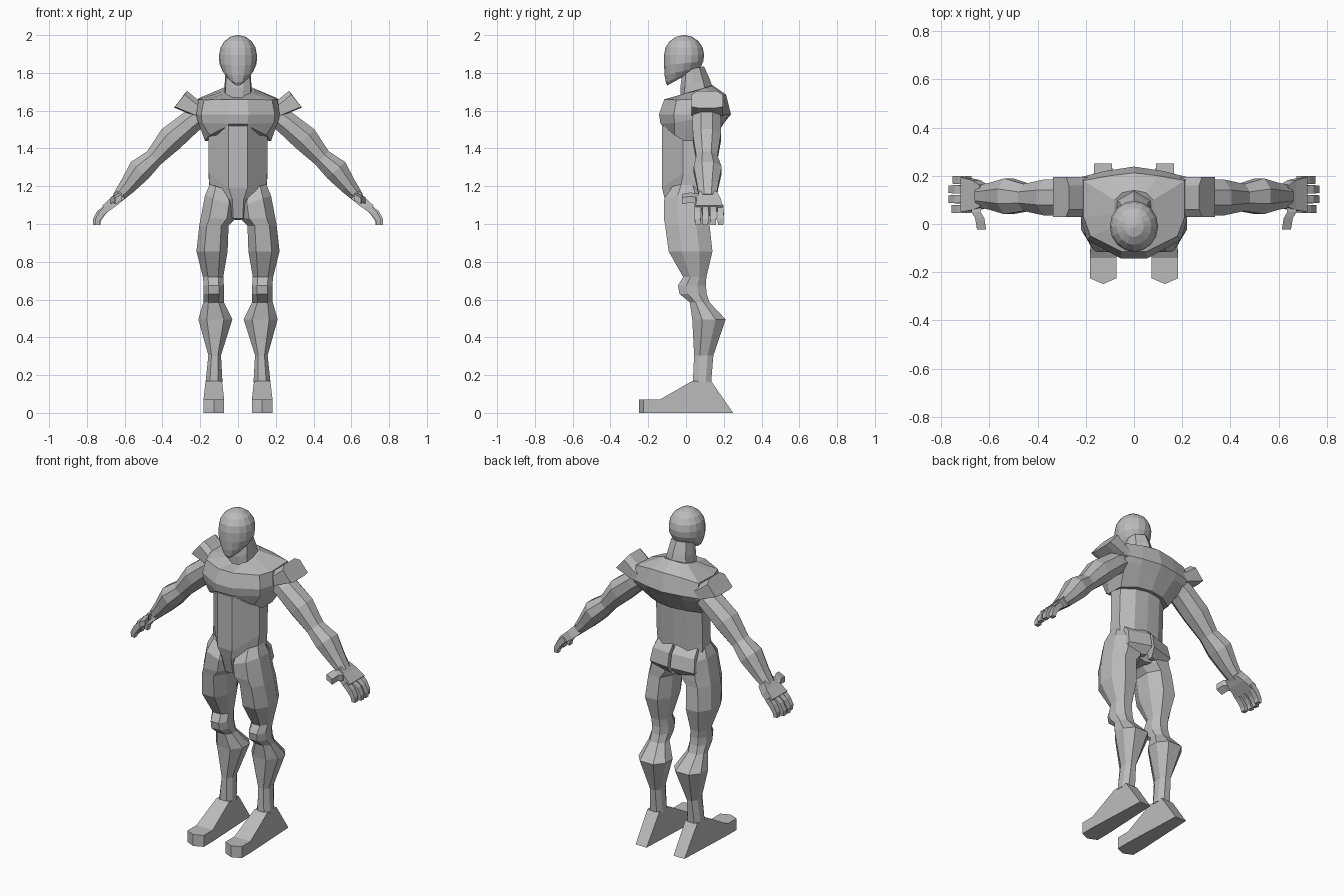
import bpy, bmesh, math
from mathutils import Vector

grey = bpy.data.materials.new("plain grey")
grey.diffuse_color = (0.5, 0.5, 0.5, 1)


def loft(name, rings, mirror=False):
    """Skin a list of equal-length vertex rings and cap both ends."""
    bm = bmesh.new()
    vs = [[bm.verts.new(p) for p in r] for r in rings]
    n = len(rings[0])
    for a, b in zip(vs, vs[1:]):
        for i in range(n):
            j = (i + 1) % n
            bm.faces.new((a[i], a[j], b[j], b[i]))
    bm.faces.new(vs[0][::-1])
    bm.faces.new(vs[-1])
    bmesh.ops.remove_doubles(bm, verts=bm.verts, dist=0.0005)
    bmesh.ops.recalc_face_normals(bm, faces=bm.faces)
    me = bpy.data.meshes.new(name)
    bm.to_mesh(me)
    bm.free()
    me.materials.append(grey)
    ob = bpy.data.objects.new(name, me)
    bpy.context.collection.objects.link(ob)
    if mirror:
        ob.modifiers.new("mirror", 'MIRROR')
    return ob


def sym(half):
    """Complete a front-to-back half outline (last point on the centre)."""
    return half + [(-x, y, z) for x, y, z in half[-2::-1]]


def octagon(x0, x1, y0, y1, z, tilt=0.0):
    """Horizontal eight-sided ring; tilt raises its outer side."""
    cx, cy, hx, hy = (x0 + x1) / 2, (y0 + y1) / 2, (x1 - x0) / 2, (y1 - y0) / 2
    shape = [(1, -.4), (1, .4), (.5, 1), (-.5, 1), (-1, .4), (-1, -.4), (-.5, -1), (.5, -1)]
    return [(cx + a * hx, cy + b * hy, z + a * tilt) for a, b in shape]


def tube(name, path, sides, mirror=True):
    """Tube along (x, y, z, half width in y, half thickness) stations."""
    pts = [Vector(p[:3]) for p in path]
    rings = []
    for i, p in enumerate(path):
        t = pts[min(i + 1, len(pts) - 1)] - pts[max(i - 1, 0)]
        v = Vector((-t.z, 0, t.x)).normalized()
        k = 1 / math.cos(math.pi / sides)
        rings.append([])
        for s in range(sides):
            a = 2 * math.pi * (s + .5) / sides
            rings[-1].append(pts[i] + Vector((0, p[3] * k * math.cos(a), 0)) + v * p[4] * k * math.sin(a))
    return loft(name, rings, mirror)


# head: round skull, lower rings drop towards the chin
head = []
for lat in (86, 66, 44, 22, 0):
    c, s = math.cos(math.radians(lat)), math.sin(math.radians(lat))
    head.append([(.1 * c * math.sin(a), -.01 - .106 * c * math.cos(a), 1.895 + .105 * s)
                 for a in (math.tau * i / 16 for i in range(16))])
for rx, yf, yb, zf, zb in ((.099, -.116, .092, 1.84, 1.862), (.082, -.113, .08, 1.785, 1.835),
                           (.06, -.107, .065, 1.75, 1.82), (.035, -.1, .05, 1.733, 1.815)):
    ring = []
    for i in range(16):
        a = math.tau * i / 16
        f = (1 + math.cos(a)) / 2
        ring.append((rx * math.sin(a), yb + (yf - yb) * f, zb + (zf - zb) * f))
    head.append(ring)
loft("head", head)

# neck, sloping shoulders and chest band
loft("chest", [sym(h) for h in (
    [(.05, -.12, 1.52), (.15, -.06, 1.47), (.175, -.01, 1.44), (.17, .09, 1.44), (.09, .135, 1.45), (0, .15, 1.45)],
    [(.05, -.135, 1.53), (.19, -.06, 1.535), (.215, .02, 1.55), (.215, .18, 1.55), (.12, .2, 1.545), (0, .205, 1.54)],
    [(.055, -.143, 1.58), (.195, -.065, 1.58), (.22, .015, 1.58), (.22, .195, 1.58), (.12, .22, 1.58), (0, .238, 1.58)],
    [(.05, -.115, 1.66), (.18, -.05, 1.657), (.21, .03, 1.66), (.21, .18, 1.665), (.1, .2, 1.68), (0, .212, 1.685)],
    [(.025, -.03, 1.665), (.07, -.01, 1.69), (.085, .04, 1.70), (.08, .1, 1.72), (.05, .13, 1.73), (0, .14, 1.735)],
)])
loft("neck", [sym(h) for h in (
    [(.02, -.025, 1.64), (.065, -.01, 1.68), (.075, .04, 1.69), (.07, .1, 1.71), (0, .14, 1.725)],
    [(.03, -.03, 1.72), (.065, -.005, 1.74), (.07, .04, 1.75), (.06, .09, 1.76), (0, .125, 1.77)],
    [(.03, -.02, 1.80), (.06, .0, 1.81), (.065, .03, 1.82), (.05, .07, 1.83), (0, .095, 1.835)],
)])

# waist, ending in a shallow V above the pelvis
loft("waist", [sym(h) for h in (
    [(.05, -.128, 1.52), (.155, -.015, 1.50), (.155, .07, 1.50), (.085, .12, 1.5), (0, .13, 1.5)],
    [(.05, -.127, 1.19), (.155, -.015, 1.27), (.155, .06, 1.24), (.085, .105, 1.2), (0, .11, 1.2)],
    [(.03, -.112, 1.13), (.15, -.03, 1.18), (.15, .06, 1.18), (.085, .11, 1.15), (0, .11, 1.15)],
    [(.025, -.085, 1.03), (.06, -.03, 1.03), (.06, .05, 1.03), (.04, .1, 1.03), (0, .1, 1.02)],
)])

# flared shoulder pads
pad = [(.03, -.02), (.06, 0), (.16, 0), (.195, -.02)]
rings = []
for xt, zt, xb, zb in ((.18, 1.64, .18, 1.56), (.215, 1.66, .225, 1.57), (.27, 1.705, .335, 1.615)):
    top = [(xt + (.012 if d else 0), y, zt + d) for y, d in pad]
    bottom = [(xb, y, zb - d * .3) for y, d in reversed(pad)]
    rings.append(top + bottom)
loft("shoulder_pad", rings, True)

# arms with biceps and forearm bulges
tube("arm", [(.20, .11, 1.575, .07, .06), (.25, .11, 1.54, .075, .062), (.355, .11, 1.452, .074, .07),
             (.445, .11, 1.35, .056, .05), (.52, .115, 1.285, .074, .064), (.585, .115, 1.20, .056, .045),
             (.638, .115, 1.14, .046, .03)], 8)

# hands: palm, four bent fingers, thumb
tube("palm", [(.62, .115, 1.155, .045, .028), (.655, .12, 1.12, .062, .026), (.705, .122, 1.08, .072, .022)], 4)
for i, (y, d) in enumerate(((.062, -.012), (.103, 0), (.144, 0), (.183, -.016))):
    tube("finger_%d" % (i + 1), [(.685, y, 1.093, .016, .016), (.733 + d, y, 1.058, .017, .016),
                                 (.755 + d, y, 1.022, .016, .014), (.757 + d, y, .995, .014, .012)], 4)
thumb = []
for x, y, z in ((.645, .09, 1.13), (.655, .05, 1.135), (.64, .025, 1.14), (.632, -.022, 1.132)):
    thumb.append([(x + a * .019, y, z + b * .017 - a * .01) for a, b in ((1, 1), (-1, 1), (-1, -1), (1, -1))])
loft("thumb", thumb, True)

# legs from hip to ankle: x range, y range, height
loft("leg", [octagon(*r) for r in (
    (.02, .15, -.07, .08, 1.19, .02), (.005, .175, -.115, .12, 1.12, .03), (.012, .198, -.117, .125, 1.03),
    (.05, .205, -.11, .125, .99), (.055, .22, -.092, .14, .855), (.078, .186, -.015, .108, .72),
    (.075, .182, -.042, .105, .675), (.075, .182, -.035, .11, .63), (.075, .184, .02, .125, .585),
    (.03, .21, .033, .21, .495), (.09, .157, .043, .145, .305), (.082, .172, .036, .133, .16))], True)

# buttocks
loft("buttock", [[(x0, .04, z), (x1, .04, z), (x1, y - .03, z), (x0, y, z + .01)]
                 for x0, x1, y, z in ((.008, .13, .10, 1.215), (.008, .14, .15, 1.16),
                                      (.008, .15, .165, 1.08), (.02, .13, .13, 1.035))], True)

# wedge feet: side profile (y, z, half width) swept from inner to outer edge
profile = [(-.225, .07, .055), (-.14, .07, .055), (.035, .17, .043), (.132, .17, .04),
           (.25, 0, .037), (-.14, 0, .055), (-.225, 0, .055)]
rings = []
for side in (-1, 0, 1):
    rings.append([(.128 + side * w, y - (.024 if side == 0 and y < -.2 else 0), z) for y, z, w in profile])
loft("foot", rings, True)
